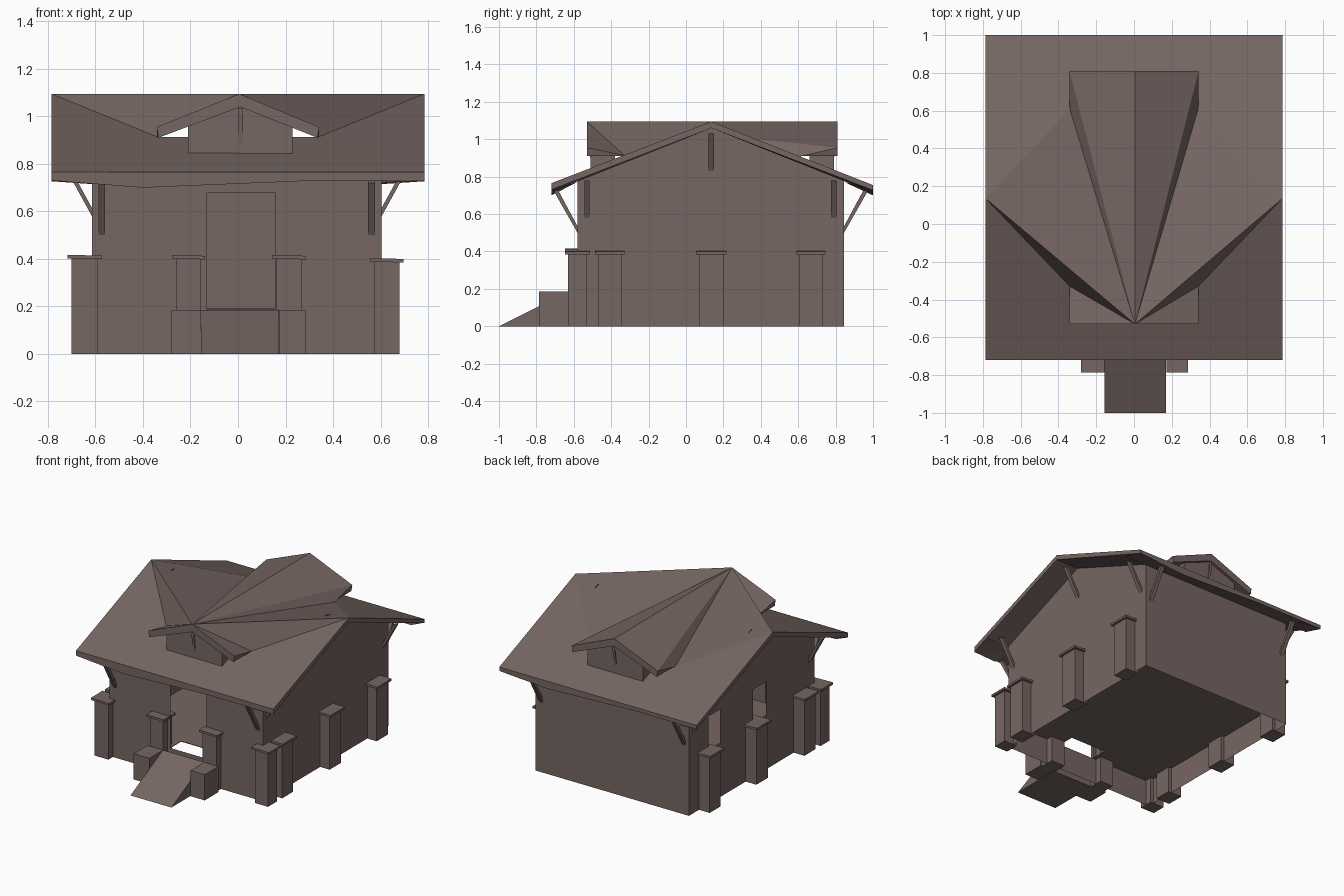
import bpy, bmesh
from mathutils import Vector

if "Cube" in bpy.data.objects:
    bpy.data.objects.remove(bpy.data.objects["Cube"])

mat = bpy.data.materials.new("grey_brown")
mat.diffuse_color = (0.18, 0.132, 0.122, 1)
mat.use_nodes = True
mat.node_tree.nodes["Principled BSDF"].inputs["Base Color"].default_value = mat.diffuse_color


def make(name, verts, faces, fix=True):
    me = bpy.data.meshes.new(name)
    me.from_pydata(verts, [], faces)
    if fix:
        bm = bmesh.new()
        bm.from_mesh(me)
        bmesh.ops.recalc_face_normals(bm, faces=bm.faces)
        bm.to_mesh(me)
        bm.free()
    me.materials.append(mat)
    ob = bpy.data.objects.new(name, me)
    bpy.context.collection.objects.link(ob)
    return ob


def prism(name, ring, offset):
    """Extrude a closed ring of points along an offset."""
    n = len(ring)
    vs = [Vector(p) for p in ring]
    vs += [v + Vector(offset) for v in vs]
    fs = [tuple(range(n)), tuple(range(n, 2 * n))]
    fs += [(i, (i + 1) % n, n + (i + 1) % n, n + i) for i in range(n)]
    return make(name, vs, fs)


def box(name, x0, x1, y0, y1, z0, z1):
    return prism(name, [(x0, y0, z0), (x1, y0, z0), (x1, y1, z0), (x0, y1, z0)],
                 (0, 0, z1 - z0))


# House walls as thin shells: right gable, back, front with doorway
L, R, F, B = -0.615, 0.605, -0.58, 0.845
E, RIDGE, FLOOR = 0.782, 1.07, 0.187
make("right_wall", [(R, F, 0), (R, B, 0), (R, B, E), (R, 0.135, RIDGE), (R, F, E)],
     [(0, 1, 2, 3, 4)], False)
make("back_wall", [(R, B, 0), (L, B, 0), (L, B, E), (R, B, E)], [(0, 1, 2, 3)], False)
D0, D1 = -0.13, 0.155
make("front_wall", [(L, F, 0), (R, F, 0), (R, F, E), (D1, F, E), (D1, F, FLOOR),
                    (D0, F, FLOOR), (D0, F, E), (L, F, E)],
     [(0, 5, 6, 7), (0, 1, 4, 5), (1, 2, 3, 4)], False)
make("door_lintel", [(D0, F, 0.68), (D1, F, 0.68), (D1, F, E), (D0, F, E)],
     [(0, 1, 2, 3)], False)

# Left gable wall in strips, leaving two window openings
def wall_top(y):
    edge = F if y < 0.135 else B
    return RIDGE + (E - RIDGE) * (y - 0.135) / (edge - 0.135)


v, f = [], []
ys = [F, -0.03, 0.12, 0.135, 0.49, 0.62, B]
for i, (a, b) in enumerate(zip(ys, ys[1:])):
    spans = [((0, 0), (0.39, 0.39)), ((0.63, 0.63), (wall_top(a), wall_top(b)))]
    if i not in (1, 4):
        spans = [((0, 0), (wall_top(a), wall_top(b)))]
    for (la, lb), (ha, hb) in spans:
        k = len(v)
        v += [(L, b, lb), (L, a, la), (L, a, ha), (L, b, hb)]
        f.append((k, k + 1, k + 2, k + 3))
make("left_wall", v, f, False)

# Raised floor with a gap behind the threshold
box("floor", L, R, F + 0.12, B, FLOOR, FLOOR + 0.004)
box("floor_left_strip", L, D0, F, F + 0.12, FLOOR, FLOOR + 0.004)
box("floor_right_strip", D1, R, F, F + 0.12, FLOOR, FLOOR + 0.004)

# Main roof: two slopes cut by the dormer valleys, plus the fan up to the dormer peak
X, Z, C = 0.785, 1.095, 0.005
v = [(-X, -0.72, 0.765), (X, -0.72, 0.762), (X, 0.135, Z), (0.34, -0.33, 0.914),
     (-0.34, -0.33, 0.914), (-X, 0.135, Z),
     (X, 1.0, 0.755), (-X, 1.0, 0.755), (-0.34, 0.61, 0.908), (0.34, 0.61, 0.908),
     (C, -0.53, Z)]
f = [(0, 1, 3, 4), (1, 2, 3), (0, 4, 5), (6, 7, 8, 9), (2, 6, 9), (7, 5, 8),
     (10, 3, 2), (10, 5, 4), (10, 2, 9), (10, 8, 5)]
make("main_roof", v, f, False)

# Sagging eave boards with their soffits
for side, y, yi, top, s in (("front", -0.72, F, 0.765, 1), ("back", 1.0, B, 0.755, -1)):
    low = [(-X * s, 0.73), (-0.4 * s, 0.70), (0.28 * s, 0.728), (X * s, 0.727)]
    v = [(x, y, top) for x, z in low] + [(x, y, z) for x, z in low]
    v += [(x, yi, 0.772) for x, z in low]
    f = [(i + 4, i + 5, i + 1, i) for i in range(3)]
    f += [(i + 8, i + 9, i + 5, i + 4) for i in range(3)]
    make(side + "_eave", v, f, False)

# Gable boards and the sloping soffits outside the side walls
for s, w in ((-1, L), (1, R)):
    x = s * X
    v = [(x, -0.72, 0.765), (x, 0.135, Z), (x, 1.0, 0.755),
         (x, -0.72, 0.73), (x, 0.135, 1.06), (x, 1.0, 0.727),
         (w, -0.72, 0.72), (w, 0.135, 1.06), (w, 1.0, 0.715)]
    f = [(3, 4, 1, 0), (4, 5, 2, 1), (3, 6, 7, 4), (4, 7, 8, 5)]
    make("gable_board", v, f if s > 0 else [q[::-1] for q in f], False)

# Long dormer roof fanning out from its front peak to the back gable
h, ez, uz, uc = 0.342, 0.955, 0.91, 1.04
v = [(C, -0.53, Z), (-h, -0.53, ez), (h, -0.53, ez), (-0.34, -0.33, 0.914),
     (0.34, -0.33, 0.914), (C, 0.81, Z), (-h, 0.81, ez), (h, 0.81, ez),
     (-0.34, 0.61, 0.908), (0.34, 0.61, 0.908)]
f = [(0, 1, 3), (0, 4, 2), (0, 5, 6), (0, 6, 8), (0, 7, 5), (0, 9, 7)]
for top, valley, y, yin in ((0, 3, -0.53, -0.50), (5, 8, 0.81, 0.78)):
    k = len(v)
    yv = v[valley][1]
    v += [(0.01, y, uc), (-0.335, y, uz), (0.335, y, uz),
          (0.01, yin, uc), (-0.335, yv, uz), (0.335, yv, uz)]
    a, l, r = top, top + 1, top + 2
    new = [(a, k, k + 1, l), (a, r, k + 2, k),
           (k, k + 3, k + 1), (k + 3, k + 4, k + 1), (k, k + 2, k + 3), (k + 2, k + 5, k + 3),
           (l, k + 1, k + 4, valley), (r, valley + 1, k + 5, k + 2)]
    f += new if top == 0 else [q[::-1] for q in new]
make("dormer_roof", v, f, False)

# Dormer walls and their small peak brackets
for side, y, d in (("front", -0.51, 0.13), ("back", 0.79, -0.13)):
    w = [(-0.21, 0.837), (0.23, 0.837), (0.23, 0.963), (0.01, 1.05), (-0.21, 0.963)]
    v = [(x, y, z) for x, z in w] + [(x, y + d, z + 0.03 * (z < 0.9)) for x, z in w]
    make(side + "_dormer_wall", v, [(0, 1, 2, 3, 4), (1, 6, 7, 2), (0, 4, 9, 5)])
    s = -1 if d > 0 else 1
    prism(side + "_dormer_bracket", [(0, y, 0.89), (0, y, 0.92), (0, y + s * 0.018, 1.035),
                                     (0, y + s * 0.018, 1.01)], (0.02, 0, 0))

# Slanted eave brackets on the gable sides, front and back
for sx, x in ((-1, L), (1, R)):
    for y, z in ((-0.53, 0.58), (0.135, 0.83), (0.79, 0.58)):
        prism("gable_bracket", [(x, y - 0.014, z), (x, y - 0.014, z + 0.035),
                                (x + sx * 0.09, y - 0.014, z + 0.2),
                                (x + sx * 0.11, y - 0.014, z + 0.2)], (0, 0.028, 0))
    bx = -0.587 if sx < 0 else 0.548
    for y, s in ((F, -1), (B, 1)):
        prism("eave_bracket", [(bx, y, 0.5), (bx, y, 0.535),
                               (bx, y + s * 0.105, 0.73), (bx, y + s * 0.125, 0.72)],
              (0.028, 0, 0))


# Square posts with thin overhanging caps
def post(x0, x1, y0, y1, z):
    box("post", x0, x1, y0, y1, 0, z)
    o = 0.017
    prism("post_cap", [(x0 - o, y0 - o, z), (x1 + o, y0 - o, z - 0.003),
                       (x1 + o, y1 + o, z - 0.003), (x0 - o, y1 + o, z)], (0, 0, 0.015))


for x0, x1, z in ((-0.70, -0.59, 0.402), (0.575, 0.68, 0.388)):
    for y0, y1 in ((-0.63, -0.53), (-0.47, -0.345), (0.07, 0.2), (0.605, 0.73)):
        post(x0, x1, y0, y1, z)
post(-0.26, -0.155, -0.63, -0.53, 0.401)
post(0.16, 0.27, -0.63, -0.53, 0.401)

# Entrance ramp between two low blocks
prism("ramp", [(-0.155, -1.0, 0), (-0.155, -0.63, 0.185), (-0.155, -0.63, 0)], (0.325, 0, 0))
box("left_step_block", -0.28, -0.155, -0.785, -0.63, 0, 0.185)
box("right_step_block", 0.172, 0.285, -0.785, -0.63, 0, 0.185)
